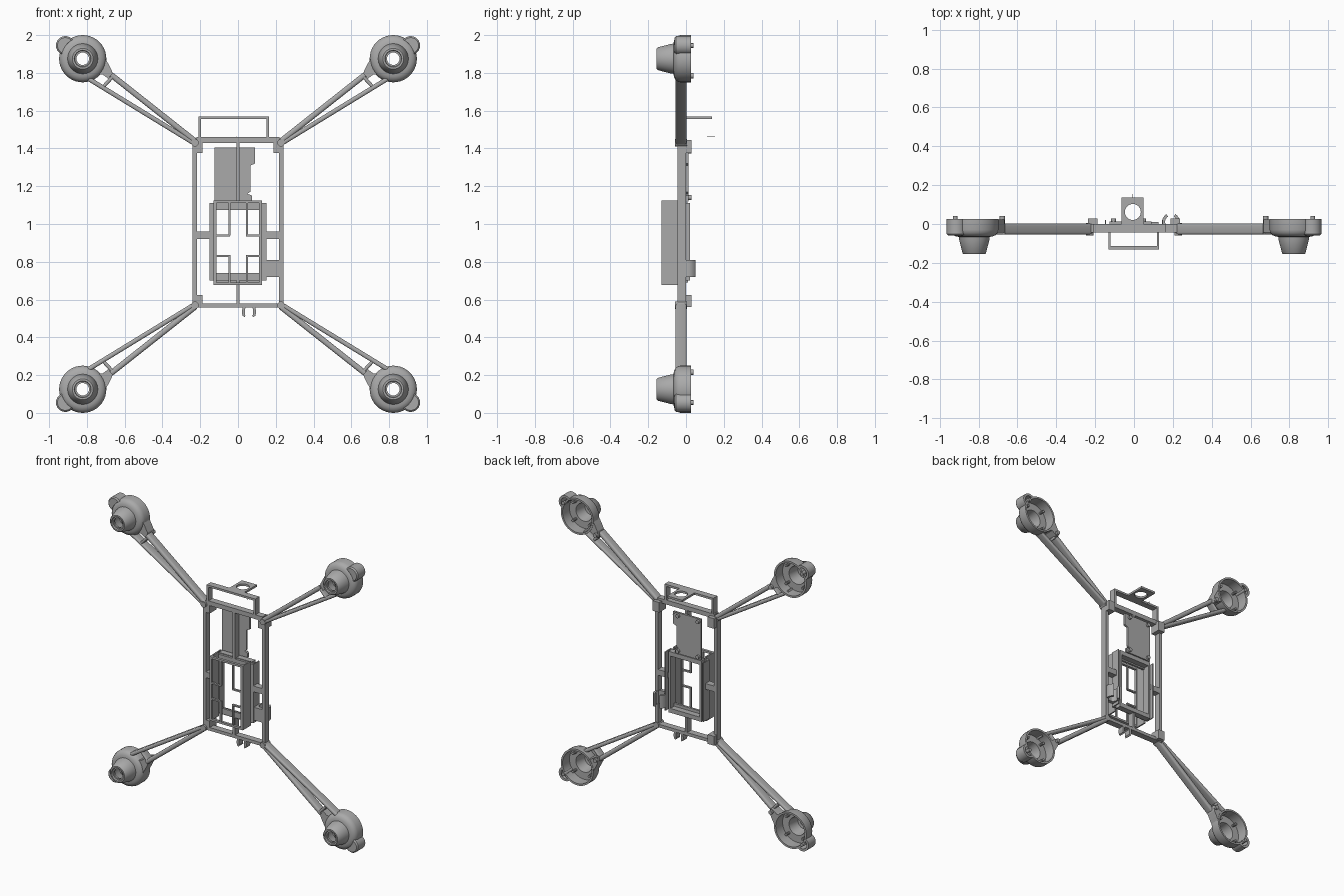
import bpy, bmesh, math
from mathutils import Vector, Matrix

cube = bpy.data.objects.get("Cube")
if cube:
    bpy.data.objects.remove(cube, do_unlink=True)

grey = bpy.data.materials.new("plain grey")
grey.use_nodes = True
grey.diffuse_color = (0.4, 0.4, 0.4, 1)
grey.node_tree.nodes["Principled BSDF"].inputs["Base Color"].default_value = (0.4, 0.4, 0.4, 1)


def finish(name, bm, smooth=False):
    bmesh.ops.recalc_face_normals(bm, faces=bm.faces)
    mesh = bpy.data.meshes.new(name)
    bm.to_mesh(mesh)
    bm.free()
    mesh.materials.append(grey)
    ob = bpy.data.objects.new(name, mesh)
    bpy.context.collection.objects.link(ob)
    if smooth:
        bpy.ops.object.select_all(action='DESELECT')
        ob.select_set(True)
        bpy.context.view_layer.objects.active = ob
        bpy.ops.object.shade_smooth_by_angle(angle=math.radians(35))
    return ob


def prism(name, pts, y0, y1):
    """Outline in x and z, extruded through the depth."""
    bm = bmesh.new()
    face = bm.faces.new([bm.verts.new((x, y0, z)) for x, z in pts])
    new = bmesh.ops.extrude_face_region(bm, geom=[face])["geom"]
    bmesh.ops.translate(bm, vec=(0, y1 - y0, 0),
                        verts=[v for v in new if isinstance(v, bmesh.types.BMVert)])
    return finish(name, bm)


def box(name, x0, x1, y0, y1, z0, z1):
    return prism(name, [(x0, z0), (x1, z0), (x1, z1), (x0, z1)], y0, y1)


def frame(name, x0, x1, y0, y1, z0, z1, side, bottom, top):
    """Rectangular ring with separate rim widths."""
    box(name + "_right", x0, x0 + side, y0, y1, z0, z1)
    box(name + "_left", x1 - side, x1, y0, y1, z0, z1)
    box(name + "_bottom", x0 + side, x1 - side, y0, y1, z0, z0 + bottom)
    box(name + "_top", x0 + side, x1 - side, y0, y1, z1 - top, z1)


def lathe(name, profile, x, z, steps=40, closed=True):
    """Radius and depth profile spun about the depth axis."""
    bm = bmesh.new()
    verts = [bm.verts.new((r, y, 0)) for r, y in profile]
    edges = [bm.edges.new(p) for p in zip(verts, verts[1:])]
    if closed:
        edges.append(bm.edges.new((verts[-1], verts[0])))
    bmesh.ops.spin(bm, geom=verts + edges, cent=(0, 0, 0), axis=(0, 1, 0),
                   angle=math.tau, steps=steps)
    bmesh.ops.remove_doubles(bm, verts=bm.verts, dist=1e-5)
    bmesh.ops.translate(bm, vec=(x, 0, z), verts=bm.verts)
    return finish(name, bm, True)


def rod(name, x, z, r, y0, y1, steps=20):
    return lathe(name, [(0, y0), (r, y0), (r, y1), (0, y1)], x, z, steps, False)


def beam(name, a, b, width, y0=-0.055, y1=0.003):
    """Round-edged strut between two points in x and z."""
    a, b = Vector(a), Vector(b)
    d = b - a
    bm = bmesh.new()
    bmesh.ops.create_cube(bm, size=1)
    bmesh.ops.scale(bm, vec=(d.length, y1 - y0, width), verts=bm.verts)
    long_edges = [e for e in bm.edges
                  if abs(e.verts[0].co.x - e.verts[1].co.x) > d.length / 2]
    bmesh.ops.bevel(bm, geom=long_edges, offset=width * 0.4, segments=3,
                    profile=0.5, affect='EDGES')
    m = (a + b) / 2
    bm.transform(Matrix.Translation((m.x, (y0 + y1) / 2, m.y))
                 @ Matrix.Rotation(-math.atan2(d.y, d.x), 4, 'Y'))
    return finish(name, bm, True)


def cut(ob, cutter):
    mod = ob.modifiers.new("cut", 'BOOLEAN')
    mod.object = cutter
    mod.operation = 'DIFFERENCE'
    mod.solver = 'EXACT'
    bpy.context.view_layer.update()
    deps = bpy.context.evaluated_depsgraph_get()
    mesh = bpy.data.meshes.new_from_object(ob.evaluated_get(deps))
    ob.modifiers.clear()
    ob.data = mesh
    bpy.data.objects.remove(cutter, do_unlink=True)


# Motor pods and arms, one per corner
pod_profile = [(0.125, 0.026), (0.125, -0.03), (0.12, -0.046), (0.11, -0.057),
               (0.095, -0.064), (0.08, -0.066), (0.077, -0.085), (0.06, -0.15),
               (0.055, -0.155), (0.045, -0.155), (0.042, -0.145), (0.033, -0.145),
               (0.033, -0.132), (0.05, -0.13), (0.062, -0.05), (0.112, -0.05),
               (0.112, 0.026)]
lobe_profile = [(0, -0.06), (0.042, -0.06), (0.05, -0.052), (0.05, 0.026),
                (0.034, 0.026), (0.034, -0.045), (0, -0.045)]
ear_outline = [(0.71, 1.89), (0.685, 1.845), (0.667, 1.81), (0.663, 1.785),
               (0.668, 1.765), (0.685, 1.768), (0.715, 1.79), (0.775, 1.80)]

for sx, side in ((1, "left"), (-1, "right")):
    for sz, level in ((1, "upper"), (-1, "lower")):
        tag = level + "_" + side

        def at(x, z):
            return (sx * x, 1 + sz * (z - 1))

        px, pz = at(0.822, 1.875)
        lathe("motor_pod_" + tag, pod_profile, px, pz)
        lobe = lathe("pod_lobe_" + tag, lobe_profile, *at(0.914, 1.945), 24, False)
        cut(lobe, rod("lobe_cutter", px, pz, 0.114, -0.2, 0.2, 40))
        rod("lobe_pin_" + tag, *at(0.92, 1.945), 0.012, -0.05, 0.04, 12)
        ear = prism("pod_ear_" + tag, [at(*p) for p in ear_outline], -0.045, 0.024)
        cut(ear, rod("ear_cutter", px, pz, 0.114, -0.2, 0.2, 40))
        rod("ear_pin_" + tag, *at(0.677, 1.785), 0.014, 0, 0.04, 12)
        # Pegs inside the pod
        for k in range(4):
            ang = math.radians(45 + 90 * k)
            rod("pod_peg_" + tag, px + 0.088 * math.cos(ang), pz + 0.088 * math.sin(ang),
                0.009, -0.055, -0.015, 10)
        # Split arm
        beam("arm_inner_strut_" + tag, at(0.672, 1.79), at(0.225, 1.437), 0.03)
        beam("arm_outer_strut_" + tag, at(0.79, 1.768), at(0.232, 1.427), 0.024)
        beam("arm_link_" + tag, at(0.668, 1.775), at(0.71, 1.73), 0.018)
        rod("corner_post_" + tag, *at(0.228, 1.43), 0.02, -0.058, 0.004)
        if (sx, sz) != (1, -1):
            box("corner_block_" + tag, *sorted((sx * 0.187, sx * 0.237)), -0.045, 0.028,
                *((1.375, 1.445) if sz > 0 else (0.56, 0.625)))
    # Side rails and cross ties
    box("side_rail_" + side, *sorted((sx * 0.216, sx * 0.24)), -0.045, 0, 0.57, 1.43)
    box("side_tie_" + side, *sorted((sx * 0.125, sx * 0.22)), -0.045, 0, 0.92, 0.96)

# Main frame bars and spine
box("top_bar", -0.22, 0.22, -0.045, 0, 1.43, 1.46)
box("bottom_bar", -0.22, 0.22, -0.045, 0, 0.558, 0.58)
box("upper_spine", -0.009, 0.009, -0.045, 0, 1.11, 1.435)
box("lower_spine", -0.009, 0.009, -0.045, 0, 0.575, 0.705)

# Handle loop and camera shelf with a round hole
frame("top_loop", -0.21, 0.165, -0.045, 0, 1.455, 1.57, 0.014, 0.006, 0.014)
shelf = box("camera_shelf", -0.065, 0.05, -0.01, 0.137, 1.556, 1.57)
hole = rod("shelf_cutter", 0, 0, 0.041, -0.1, 0.1, 32)
hole.matrix_world = Matrix.Translation((-0.006, 0.062, 1.56)) @ Matrix.Rotation(math.pi / 2, 4, 'X')
cut(shelf, hole)
box("stray_sliver", -0.007, -0.005, 0.11, 0.154, 1.462, 1.465)

# Circuit board with its mounting posts
prism("circuit_board", [(-0.125, 1.12), (0.075, 1.12), (0.075, 1.15), (0.05, 1.16),
                        (0.065, 1.17), (0.065, 1.31), (0.09, 1.32), (0.09, 1.405),
                        (-0.125, 1.405)], 0, 0.014)
for x in (-0.105, 0.05):
    for z in (1.14, 1.385):
        rod("board_post", x, z, 0.013, 0.01, 0.028, 12)

# Battery tray: back rim, side walls and front ring
frame("tray_rim", -0.15, 0.15, -0.045, -0.03, 0.70, 1.11, 0.037, 0.04, 0.035)
frame("tray_back", -0.127, 0.127, -0.03, 0.011, 0.69, 1.115, 0.014, 0.03, 0.03)
for x in (-0.15, 0.143):
    box("tray_lip", x, x + 0.007, -0.035, 0.02, 0.70, 1.11)
for x in (-0.13, 0.118):
    box("tray_wall", x, x + 0.01, -0.13, -0.04, 0.677, 1.125)
frame("tray_front", -0.13, 0.128, -0.13, -0.112, 0.677, 1.125, 0.016, 0.014, 0.014)
# Corner brackets on the tray front
for x0, x1, inner in ((-0.12, -0.043, -0.05), (0.043, 0.12, 0.043)):
    for z0, z1, ledge in ((0.68, 0.835, 0.825), (0.94, 1.12, 0.935)):
        box("bracket_upright", inner, inner + 0.01, -0.13, -0.115, z0, z1)
        box("bracket_ledge", x0, x1, -0.13, -0.115, ledge, ledge + 0.01)


def clip(name, radius, hole, start, end, length):
    """Open ring outline swept along its own axis, centred on the origin."""
    arc = [math.radians(start + (end - start) * i / 20) for i in range(21)]
    pts = [(radius * math.cos(t), radius * math.sin(t)) for t in arc]
    pts += [(hole * math.cos(t), hole * math.sin(t)) for t in reversed(arc)]
    return prism(name, pts, -length / 2, length / 2)


# Cable clip beside the tray and antenna clip under the frame
side_clip = clip("side_clip", 0.045, 0.03, -60, 240, 0.09)
side_clip.matrix_world = Matrix.Translation((0.19, 0.012, 0.765)) @ Matrix.Rotation(math.pi / 2, 4, 'X')
box("side_clip_base", 0.135, 0.225, -0.04, -0.015, 0.72, 0.81)
low_clip = clip("bottom_clip", 0.038, 0.027, -50, 230, 0.045)
low_clip.location = (0.058, -0.022, 0.535)
for x in (0.025, 0.079):
    box("bottom_clip_leg", x, x + 0.013, -0.045, 0, 0.512, 0.56)
